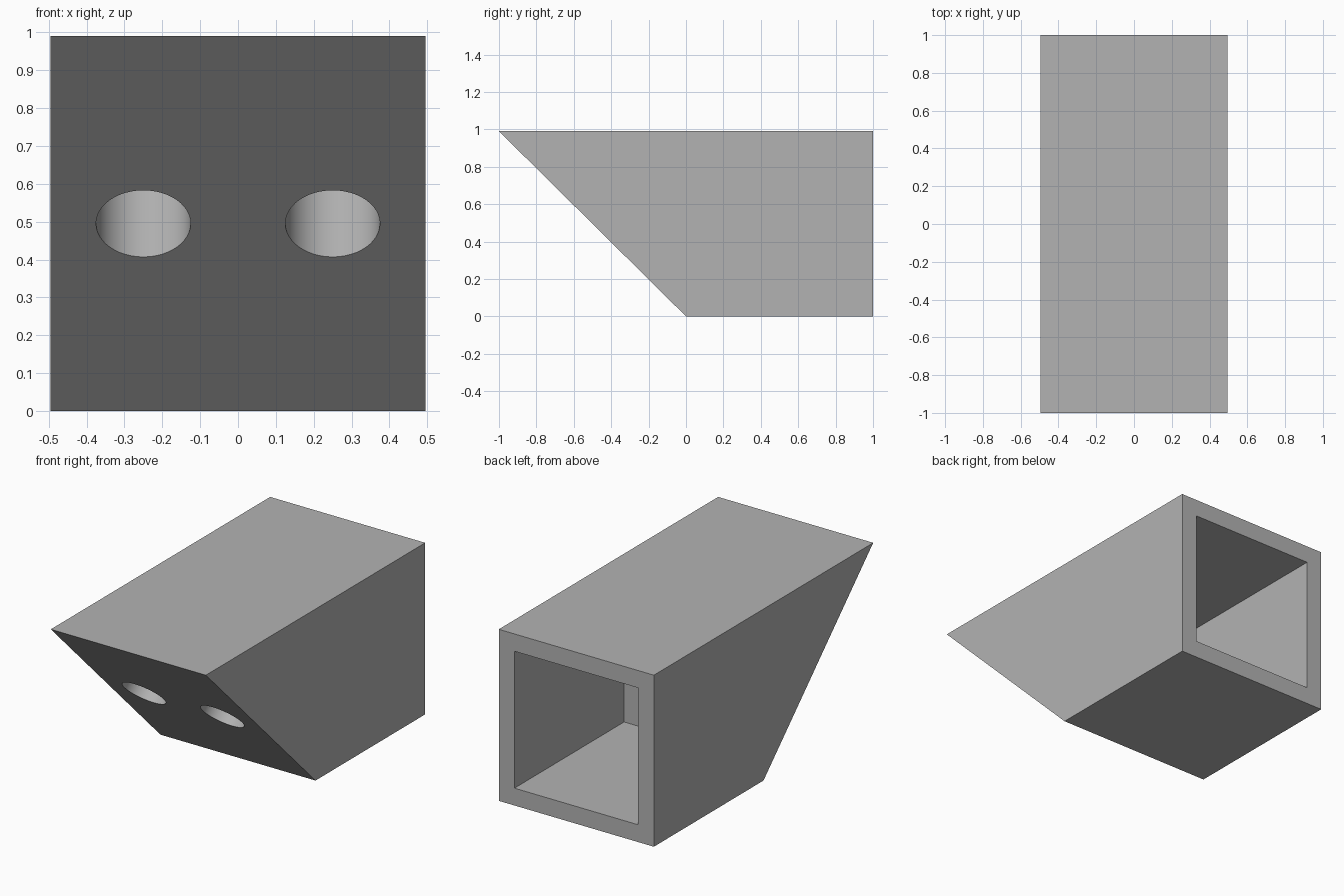
import bpy, bmesh, math
from mathutils import Vector, Matrix

cube = bpy.data.objects.get("Cube")
if cube:
    bpy.data.objects.remove(cube, do_unlink=True)

HALF_W, HEIGHT, WALL = 0.495, 0.99, 0.1
GREY = (0.45, 0.45, 0.45, 1)

mat = bpy.data.materials.new("plain grey")
mat.use_nodes = True
mat.diffuse_color = GREY
mat.node_tree.nodes["Principled BSDF"].inputs["Base Color"].default_value = GREY


def add_object(name, bm):
    bmesh.ops.recalc_face_normals(bm, faces=bm.faces)
    mesh = bpy.data.meshes.new(name)
    bm.to_mesh(mesh)
    bm.free()
    mesh.materials.append(mat)
    obj = bpy.data.objects.new(name, mesh)
    bpy.context.collection.objects.link(obj)
    return obj


def prism(name, profile, half_width):
    """Extrude a (y, z) side profile across x."""
    bm = bmesh.new()
    face = bm.faces.new([bm.verts.new((-half_width, y, z)) for y, z in profile])
    new = bmesh.ops.extrude_face_region(bm, geom=[face])["geom"]
    verts = [v for v in new if isinstance(v, bmesh.types.BMVert)]
    bmesh.ops.translate(bm, verts=verts, vec=(2 * half_width, 0, 0))
    return add_object(name, bm)


def cut(target, cutter):
    mod = target.modifiers.new(cutter.name, "BOOLEAN")
    mod.operation, mod.solver, mod.object = "DIFFERENCE", "EXACT", cutter
    cutter.hide_render = True
    cutter.hide_set(True)
    bpy.context.view_layer.objects.active = target
    bpy.ops.object.modifier_apply(modifier=mod.name)
    bpy.data.objects.remove(cutter, do_unlink=True)


# Housing with a sloped front
housing = prism("housing", [(-1, HEIGHT), (0, 0), (1, 0), (1, HEIGHT)], HALF_W)

# Square pocket open at the back
cut(housing, prism("back_pocket", [(0, WALL), (1.2, WALL), (1.2, HEIGHT - WALL),
                                   (0, HEIGHT - WALL)], HALF_W - WALL))

# Two round blind holes, square to the slope
inward = Vector((0, HEIGHT, 1)).normalized()
tilt = inward.to_track_quat("Z", "Y").to_matrix().to_4x4()
for side in (-1, 1):
    bm = bmesh.new()
    centre = Vector((side * 0.25, -0.5, HEIGHT / 2))
    bmesh.ops.create_cone(bm, cap_ends=True, segments=48, radius1=0.125, radius2=0.125,
                          depth=1, matrix=Matrix.Translation(centre) @ tilt)
    cut(housing, add_object("front_hole", bm))

# Smooth hole walls, crisp edges elsewhere
housing.select_set(True)
bpy.context.view_layer.objects.active = housing
bpy.ops.object.shade_smooth_by_angle(angle=math.radians(30))
